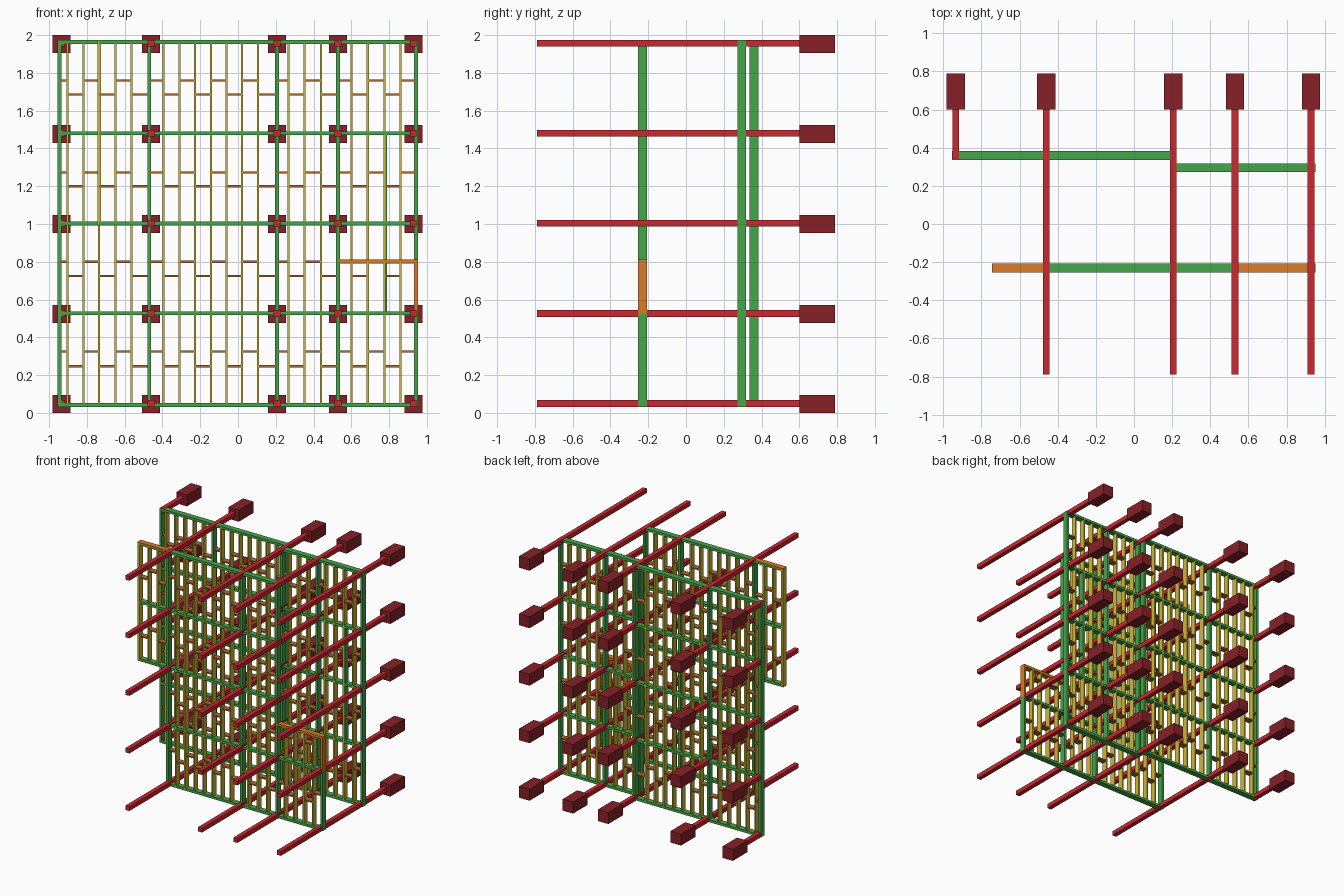
import bpy, bmesh
from mathutils import Matrix, Vector

if "Cube" in bpy.data.objects:
    bpy.data.objects.remove(bpy.data.objects["Cube"])

def material(name, rgb):
    m = bpy.data.materials.new(name)
    m.diffuse_color = (*rgb, 1)
    m.use_nodes = True
    m.node_tree.nodes["Principled BSDF"].inputs["Base Color"].default_value = m.diffuse_color
    return m

RED = material("red", (0.6, 0.02, 0.03))
DARK = material("dark_red", (0.24, 0.015, 0.02))
GREEN = material("green", (0.06, 0.38, 0.07))
YELLOW = material("yellow", (0.62, 0.48, 0.04))
ORANGE = material("orange", (0.7, 0.2, 0.02))
BROWN = material("brown", (0.4, 0.15, 0.03))

def boxes(name, spans, mat):
    """One object from a list of (x0, x1, y0, y1, z0, z1) boxes."""
    bm = bmesh.new()
    for x0, x1, y0, y1, z0, z1 in spans:
        size = Vector((x1 - x0, y1 - y0, z1 - z0))
        mid = Vector((x0 + x1, y0 + y1, z0 + z1)) / 2
        bmesh.ops.create_cube(bm, size=1, matrix=Matrix.Translation(mid) @ Matrix.Diagonal((*size, 1)))
    me = bpy.data.meshes.new(name)
    bm.to_mesh(me)
    bm.free()
    me.materials.append(mat)
    ob = bpy.data.objects.new(name, me)
    bpy.context.collection.objects.link(ob)

POSTS = [-0.945, -0.47, 0.207, 0.53, 0.942]
STUDS = [[-0.902, -0.817, -0.735, -0.648, -0.563],
         [-0.394, -0.31, -0.227, -0.144, -0.06, 0.022, 0.105],
         [0.267, 0.353, 0.44],
         [0.60, 0.687, 0.775, 0.86]]
RAILS = [0.042, 0.527, 1.003, 1.48, 1.963]
BLOCKING = [(0.325, 0.247), (0.80, 0.725), (1.273, 1.20), (1.76, 1.685)]
T = 0.01       # half thickness of frame members
S = 0.0055     # half thickness of studs
D = 0.0235     # half depth of the panels

# Horizontal tie bars with square end weights
for i, x in enumerate([-0.935, -0.46, 0.206, 0.529, 0.928]):
    for j in range(5):
        z = 0.0475 + 0.47625 * j
        zb = 0.05 + 0.47675 * j
        y0 = 0.34 if i == 0 else -0.79
        boxes(f"tie_bar_{i}_{j}", [(x - 0.018, x + 0.018, y0, 0.6, zb - 0.018, zb + 0.018)], RED)
        boxes(f"end_block_{i}_{j}", [(x - 0.0475, x + 0.0475, 0.6, 0.79, z - 0.0475, z + 0.0475)], DARK)

def panel(name, bay, y, z0=RAILS[0], z1=RAILS[-1], left=None):
    """Stud wall over one bay: posts, rails, studs and staggered blocking."""
    xa = POSTS[bay] if left is None else left
    xb = POSTS[bay + 1]
    ya, yb = y - D, y + D
    rails = [z for z in RAILS if z0 <= z <= z1]
    start = sum(len(s) + 1 for s in STUDS[:bay])
    lines = [POSTS[bay]] + STUDS[bay] + [xb]
    boxes(name + "_rails", [(xa, xb, ya, yb, z - T, z + T) for z in rails], GREEN)
    boxes(name + "_studs", [(x - S, x + S, ya, yb, z0, z1)
                            for x in STUDS[bay] if x > xa + 0.01], YELLOW)
    blocks = []
    for k, (a, b) in enumerate(zip(lines, lines[1:])):
        if a < xa - 0.005:
            continue
        for pair in BLOCKING:
            z = pair[(start + k) % 2]
            if z0 < z < z1 - 0.02:
                blocks.append((a, b, ya, yb, z - S, z + S))
    boxes(name + "_blocking", blocks, BROWN)

def posts(name, xs, y, z0=RAILS[0], z1=RAILS[-1], mat=GREEN):
    boxes(name, [(x - T, x + T, y - D, y + D, z0 - T, z1 + T) for x in xs], mat)

BACK_L, BACK_R, FRONT = 0.36, 0.295, -0.23

# Rear walls, slightly offset from each other
panel("rear_left_wall", 0, BACK_L)
panel("rear_middle_wall", 1, BACK_L)
posts("rear_left_posts", POSTS[:3], BACK_L)
panel("rear_inner_wall", 2, BACK_R)
panel("rear_right_wall", 3, BACK_R)
posts("rear_right_posts", POSTS[2:], BACK_R)
posts("rear_extra_post", [0.78], BACK_R, 0.527, 1.48)

# Front walls: full middle, raised left wing, low right wing
panel("front_middle_wall", 1, FRONT)
panel("front_inner_wall", 2, FRONT)
posts("front_posts", POSTS[1:4], FRONT)
panel("front_left_wing", 0, FRONT, 1.003, 1.963, left=-0.735)
posts("left_wing_post", [-0.735], FRONT, 1.003, 1.963, YELLOW)
boxes("left_wing_cap", [(-0.745, -0.48, FRONT - D, FRONT + D, 1.952, 1.975)], ORANGE)
panel("front_right_wing", 3, FRONT, 0.042, 0.80)
posts("right_wing_low_post", POSTS[4:], FRONT, 0.042, 0.517)
posts("right_wing_high_post", POSTS[4:], FRONT, 0.537, 0.80, ORANGE)
boxes("right_wing_cap", [(0.54, 0.952, FRONT - D, FRONT + D, 0.792, 0.813)], ORANGE)
